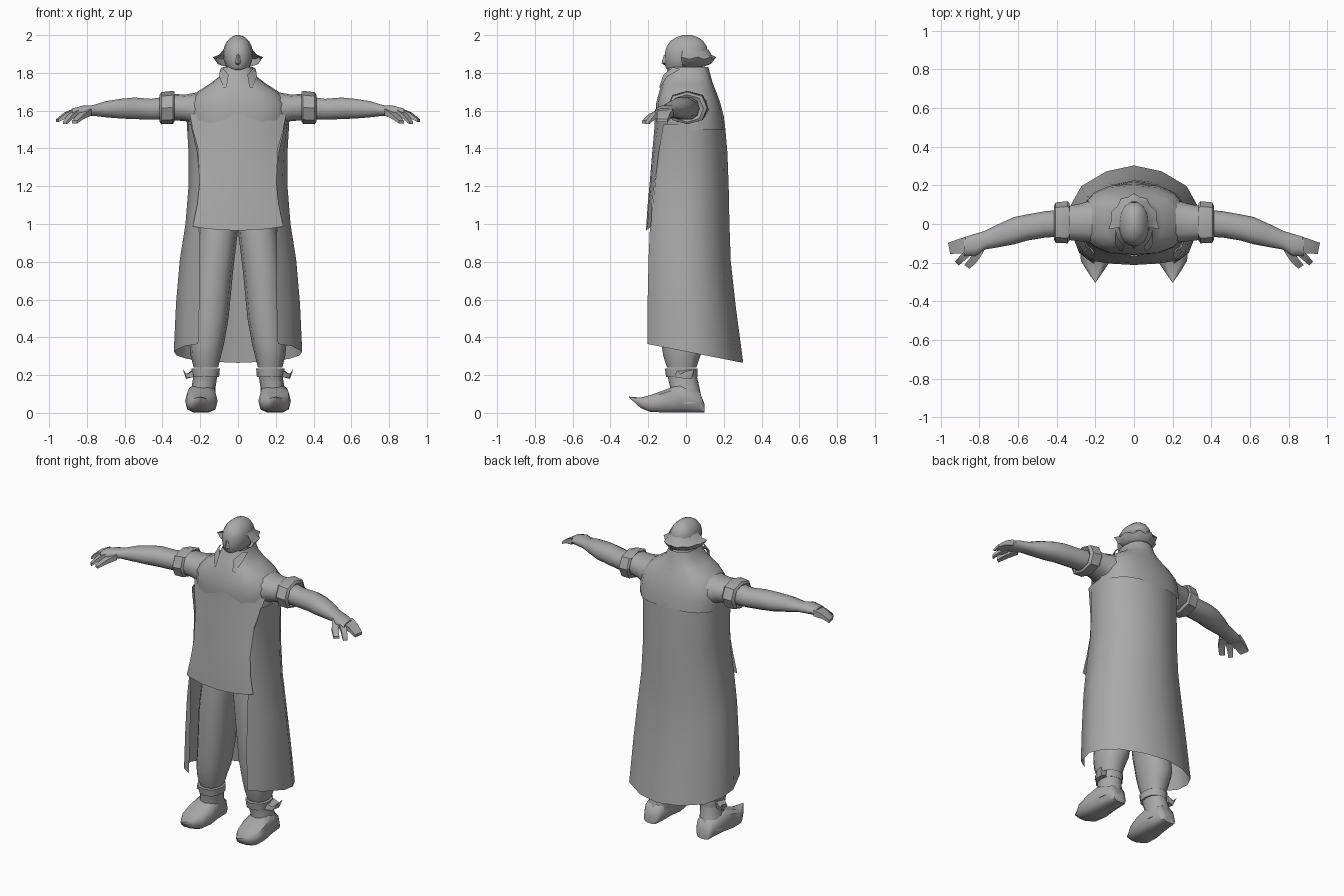
import bpy, bmesh, math
from mathutils import Vector

cloth = bpy.data.materials.new("plain_grey")
cloth.diffuse_color = (0.40, 0.40, 0.40, 1)


def loft(name, rings, closed=True, caps=True, mirror=False, angle=50):
    """Skin a list of equally long point rings."""
    bm = bmesh.new()
    rows = [[bm.verts.new(p) for p in r] for r in rings]
    n = len(rows[0])
    for a, b in zip(rows, rows[1:]):
        for i in range(n if closed else n - 1):
            j = (i + 1) % n
            bm.faces.new((a[i], a[j], b[j], b[i]))
    if closed and caps:
        bm.faces.new(rows[0])
        bm.faces.new(rows[-1])
    bmesh.ops.remove_doubles(bm, verts=bm.verts, dist=0.0005)
    bmesh.ops.recalc_face_normals(bm, faces=bm.faces)
    me = bpy.data.meshes.new(name)
    bm.to_mesh(me)
    bm.free()
    me.materials.append(cloth)
    ob = bpy.data.objects.new(name, me)
    bpy.context.collection.objects.link(ob)
    if mirror:
        ob.modifiers.new("mirror", "MIRROR").use_clip = False
    bpy.ops.object.select_all(action='DESELECT')
    ob.select_set(True)
    bpy.context.view_layer.objects.active = ob
    bpy.ops.object.shade_smooth_by_angle(angle=math.radians(angle))
    return ob


def oval(axis, pos, a0, a1, b0, b1, n=12, e=0.85):
    """Rounded ring across an axis, from its bounds on the two other axes."""
    pts = []
    for i in range(n):
        t = 2 * math.pi * i / n
        c, s = math.cos(t), math.sin(t)
        a = (a0 + a1) / 2 + (a1 - a0) / 2 * math.copysign(abs(c) ** e, c)
        b = (b0 + b1) / 2 + (b1 - b0) / 2 * math.copysign(abs(s) ** e, s)
        pts.append({'x': (pos, a, b), 'y': (a, pos, b), 'z': (a, b, pos)}[axis])
    return pts


def both(half):
    """Half row ending on the centre line, continued on the other side."""
    return half + [(-x, y, z) for x, y, z in half[-2::-1]]


# Shoulders and collar
torso = [(1.50, .268, -.155, .208), (1.57, .272, -.162, .200), (1.64, .268, -.158, .182),
         (1.70, .215, -.142, .160), (1.745, .145, -.128, .142), (1.78, .100, -.112, .132),
         (1.83, .080, -.092, .118)]
loft("shoulders", [oval('z', z, -w, w, f, b, 16, .78) for z, w, f, b in torso], caps=False)

# Collar flaps on the chest
loft("collar_flap", [[(.085, -.07, 1.83), (.05, -.12, 1.79), (.06, -.142, 1.725)],
                     [(.095, -.03, 1.82), (.10, -.10, 1.78), (.075, -.138, 1.72)]],
     closed=False, mirror=True)

# Long coat: front z, back z, half width, front y, back y, front edge fraction
coat = [(.365, .265, .340, -.205, .303, .62), (.60, .55, .328, -.203, .265, .62),
        (.82, .80, .308, -.198, .237, .66), (1.0, 1.0, .278, -.190, .230, .74),
        (1.2, 1.2, .262, -.165, .226, .76), (1.38, 1.38, .262, -.145, .219, .82),
        (1.53, 1.53, .271, -.120, .206, .92)]
rows = []
for zf, zb, w, f, b, k in coat:
    shape = [(k, 0), ((k + 1) / 2 + .07 * (1 - k), .11), (1, .40), (.96, .60),
             (.80, .79), (.42, .94), (0, 1)]
    rows.append(both([(w * u, f + (b - f) * v, zf + (zb - zf) * v) for u, v in shape]))
loft("long_coat", rows, closed=False)

# Loose shirt front: z, half width, side y, middle y
shirt = [(.965, .240, -.185, -.212), (1.1, .216, -.180, -.203), (1.22, .203, -.165, -.192),
         (1.4, .212, -.135, -.177), (1.50, .240, -.108, -.168), (1.58, .255, -.085, -.164)]
rows = []
for z, w, s, m in shirt:
    drop = .022 if z < 1 else 0
    rows.append(both([(w * u, m + (s - m) * u ** 2, z + drop * u ** 2)
                      for u in (1, .8, .5, 0)]))
loft("shirt_front", rows, closed=False)

# Trousers: z, x inner, x outer, y front, y back
legs = [(1.06, -.01, .19, -.13, .13), (.94, .003, .215, -.14, .135), (.75, .026, .235, -.145, .125),
        (.50, .050, .245, -.140, .115), (.36, .075, .256, -.130, .105),
        (.30, .090, .250, -.120, .075), (.24, .105, .235, -.100, .055)]
loft("trouser_leg", [oval('z', *r) for r in legs], mirror=True)

# Boots: shaft, pointed foot, cuff and small side wing
shaft = [(.235, .105, .238, -.108, .055), (.205, .108, .235, -.100, .055),
         (.14, .118, .245, -.085, .070), (.05, .118, .262, -.09, .088)]
loft("boot_shaft", [oval('z', *r) for r in shaft], mirror=True)
foot = [(.097, .145, .235, 0, .05), (.07, .125, .250, 0, .12), (-.03, .115, .268, 0, .155),
        (-.11, .108, .280, 0, .125), (-.19, .122, .275, .004, .095),
        (-.24, .155, .245, .025, .082), (-.302, .198, .202, .082, .086)]
loft("boot_foot", [oval('y', y, a, b, c, d, 10, .65) for y, a, b, c, d in foot], mirror=True)
cuff = [(.19, .100, .242, -.105, .060), (.235, .096, .246, -.112, .062)]
loft("boot_cuff", [oval('z', *r) for r in cuff], mirror=True)
loft("boot_wing", [[(.235, -.06, .19), (.24, .03, .19), (.235, .03, .23), (.235, -.05, .225)],
                   [(.27, -.04, .185), (.275, .03, .18), (.275, .04, .205), (.27, -.03, .205)],
                   [(.288, .0, .215), (.29, .04, .225), (.29, .045, .23), (.288, .0, .22)]],
     mirror=True)

# Sleeves with a rolled cuff: x, y front, y back, z bottom, z top
sleeve = [(.20, -.10, .13, 1.50, 1.70), (.28, -.09, .105, 1.545, 1.685),
          (.36, -.08, .09, 1.55, 1.69)]
loft("sleeve", [oval('x', *r) for r in sleeve], mirror=True)
roll = [(.355, -.06, .07, 1.56, 1.67), (.335, -.088, .108, 1.545, 1.700),
        (.345, -.100, .118, 1.530, 1.705), (.405, -.097, .112, 1.528, 1.698),
        (.415, -.080, .092, 1.540, 1.685), (.395, -.055, .065, 1.56, 1.66)]
loft("sleeve_roll", [oval('x', *r, 8) for r in roll], mirror=True, angle=35)

# Bare arm to the palm
arm = [(.36, -.065, .075, 1.55, 1.68), (.46, -.070, .066, 1.55, 1.665),
       (.55, -.085, .050, 1.553, 1.672), (.62, -.105, .036, 1.556, 1.665),
       (.70, -.120, .000, 1.563, 1.652), (.77, -.132, -.035, 1.572, 1.630),
       (.82, -.165, -.050, 1.568, 1.628), (.88, -.165, -.068, 1.568, 1.612)]
loft("arm", [oval('x', *r, 10) for r in arm], mirror=True)


def finger(name, path, width, thick):
    """Flat tapering finger along a bent path."""
    d = Vector(path[-1]) - Vector(path[0])
    side = Vector((-d.y, d.x, 0)).normalized()
    rings = []
    for i, p in enumerate(path):
        w = side * width * (1 - .15 * i)
        h = Vector((0, 0, thick * (1 - .3 * i)))
        p = Vector(p)
        rings.append([p - w - h, p + w - h, p + w + h, p - w + h])
    loft(name, rings, mirror=True)


finger("outer_fingers", [(.865, -.108, 1.59), (.915, -.118, 1.575), (.957, -.126, 1.547)], .042, .020)
finger("index_finger", [(.855, -.145, 1.588), (.890, -.178, 1.565), (.917, -.205, 1.535)], .020, .017)
finger("thumb", [(.795, -.125, 1.592), (.830, -.185, 1.57), (.865, -.222, 1.54)], .024, .018)

# Neck and head: z, half width, y front, y back
neck = [(1.72, .09, -.10, .11), (1.84, .062, -.075, .09)]
loft("neck", [oval('z', z, -w, w, f, b) for z, w, f, b in neck])
head = [(1.812, .045, -.095, .06), (1.83, .063, -.112, .09), (1.87, .076, -.113, .108),
        (1.905, .079, -.115, .116), (1.94, .073, -.105, .113), (1.97, .057, -.083, .092),
        (1.99, .034, -.05, .062), (2.0, .012, -.015, .03)]
loft("head", [oval('z', z, -w, w, f, b, 14, .9) for z, w, f, b in head])
loft("nose", [[(-.010, -.110, 1.895), (.010, -.110, 1.895), (0, -.116, 1.897)],
              [(-.017, -.108, 1.853), (.017, -.108, 1.853), (0, -.130, 1.85)],
              [(-.010, -.106, 1.843), (.010, -.106, 1.843), (0, -.115, 1.843)]])

# Hair fringe flaring out around the sides and back
rows = []
for rx, ry, z, dip in [(.076, .113, 1.925, 0), (.100, .130, 1.895, 0),
                       (.132, .155, 1.872, .012), (.108, .128, 1.842, .006), (.070, .095, 1.835, 0)]:
    half = []
    for i in range(7):
        t = math.radians(-12 + 17 * i)
        tuft = 1 - .10 * (i % 2) if dip else 1
        half.append((rx * math.cos(t) * tuft * (1 - .12 * math.sin(t)),
                     .005 + ry * math.sin(t) * tuft, z + dip * (1 - i % 2)))
    half[-1] = (0, half[-1][1], half[-1][2])
    rows.append(both(half))
loft("hair_fringe", rows, closed=False, angle=40)
